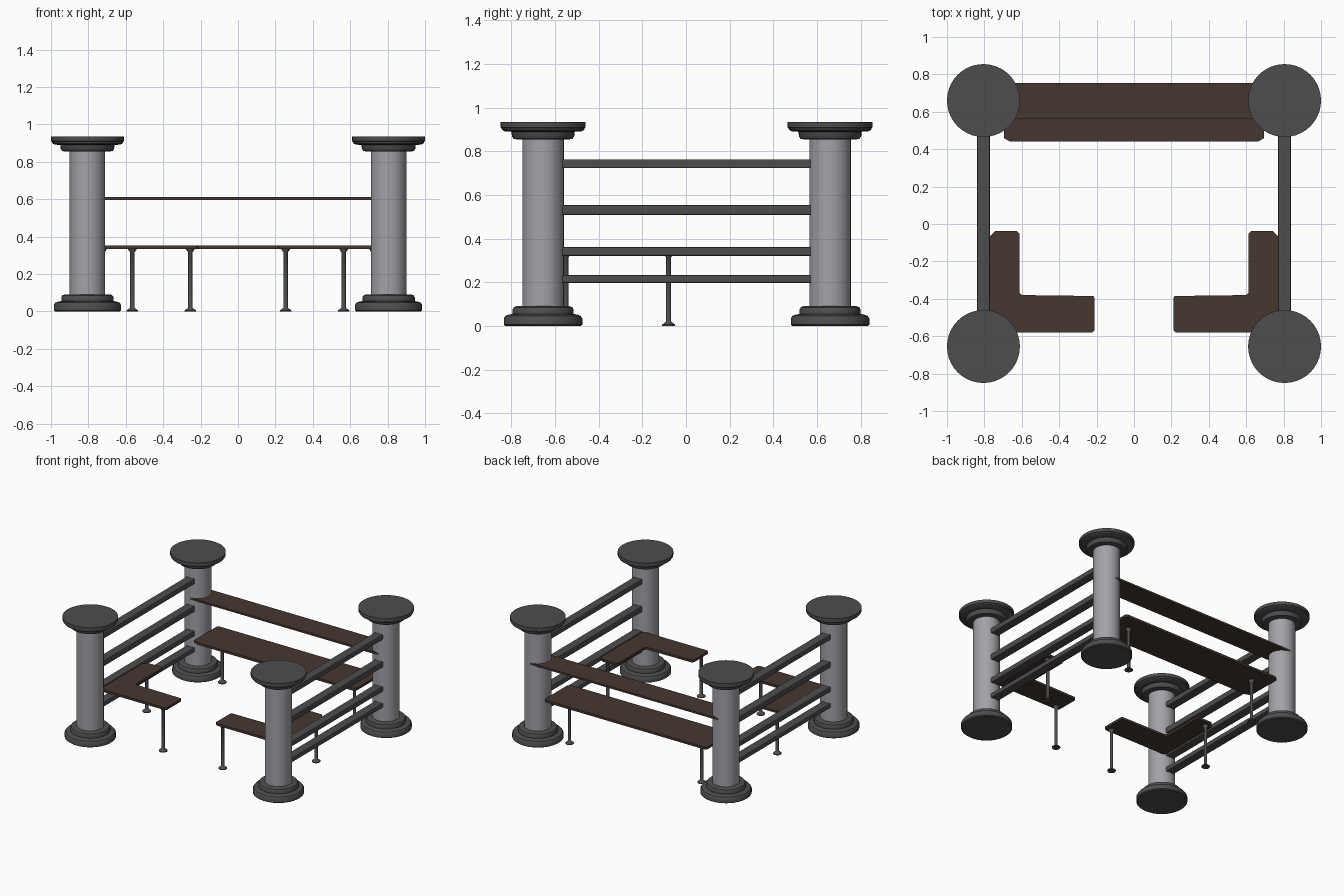
import bpy, bmesh, math

if "Cube" in bpy.data.objects:
    bpy.data.objects.remove(bpy.data.objects["Cube"])


def mat(name, c):
    m = bpy.data.materials.new(name)
    m.diffuse_color = (*c, 1)
    m.use_nodes = True
    m.node_tree.nodes["Principled BSDF"].inputs["Base Color"].default_value = m.diffuse_color
    return m


STONE = mat("pale_stone", (0.36, 0.36, 0.39))
DARK = mat("dark_grey", (0.075, 0.075, 0.075))
WOOD = mat("dark_wood", (0.06, 0.038, 0.029))


def finish(name, bm, m, bevel=0.0, smooth=False):
    bmesh.ops.recalc_face_normals(bm, faces=bm.faces)
    me = bpy.data.meshes.new(name)
    bm.to_mesh(me)
    bm.free()
    me.materials.append(m)
    ob = bpy.data.objects.new(name, me)
    bpy.context.collection.objects.link(ob)
    if bevel:
        b = ob.modifiers.new("bevel", "BEVEL")
        b.width, b.segments = bevel, 2
    if smooth:
        bpy.ops.object.select_all(action='DESELECT')
        ob.select_set(True)
        bpy.context.view_layer.objects.active = ob
        bpy.ops.object.shade_smooth_by_angle(angle=math.radians(35))
    return ob


def lathe(name, prof, x, y, m, n=40):
    """Closed turned shape from (radius, height) points."""
    bm = bmesh.new()
    rings = [[bm.verts.new((x + r * math.cos(2 * math.pi * i / n),
                            y + r * math.sin(2 * math.pi * i / n), z))
              for i in range(n)] for r, z in prof]
    for a, b in zip(rings, rings[1:]):
        for i in range(n):
            j = (i + 1) % n
            bm.faces.new((a[i], a[j], b[j], b[i]))
    bm.faces.new(rings[0])
    bm.faces.new(rings[-1])
    return finish(name, bm, m, smooth=True)


def slab(name, outline, z0, z1, m, bevel=0.0):
    """Flat board: outline in plan, extruded upward."""
    bm = bmesh.new()
    f = bm.faces.new([bm.verts.new((x, y, z0)) for x, y in outline])
    ext = bmesh.ops.extrude_face_region(bm, geom=[f])
    for v in ext["geom"]:
        if isinstance(v, bmesh.types.BMVert):
            v.co.z = z1
    return finish(name, bm, m, bevel)


# turned profiles
BASE = [(0.172, 0), (0.18, 0.006), (0.18, 0.035), (0.172, 0.047), (0.155, 0.053),
        (0.14, 0.055), (0.14, 0.075), (0.134, 0.086), (0.12, 0.091)]
CAP = [(0.12, 0.855), (0.135, 0.858), (0.143, 0.87), (0.144, 0.89), (0.175, 0.892),
       (0.188, 0.899), (0.191, 0.908), (0.195, 0.91), (0.195, 0.935)]
LEG = [(0.03, 0), (0.03, 0.006), (0.014, 0.018), (0.0115, 0.022), (0.0115, 0.315),
       (0.022, 0.33), (0.022, 0.337)]

X, YF, YB = 0.805, -0.655, 0.66

# four columns
for sx, side in ((-1, "left"), (1, "right")):
    for y, end in ((YF, "front"), (YB, "back")):
        tag = f"{end}_{side}"
        lathe(f"{tag}_column_base", BASE, sx * X, y, DARK)
        lathe(f"{tag}_column_shaft", [(0.095, 0.08), (0.095, 0.865)], sx * X, y, STONE)
        lathe(f"{tag}_column_cap", CAP, sx * X, y, DARK)

    # side rails
    for k, (z0, z1) in enumerate(((0.197, 0.233), (0.321, 0.361), (0.509, 0.554), (0.723, 0.764))):
        a, b = sx * (X - 0.034), sx * (X + 0.034)
        slab(f"{side}_rail_{k + 1}", [(a, YF), (b, YF), (b, YB), (a, YB)], z0, z1, DARK, 0.006)

    # L-shaped corner seat with clipped corners
    c = 0.014
    pts = [(0.77, -0.58), (0.21 + c, -0.58), (0.21, -0.58 + c), (0.21, -0.385 - c),
           (0.21 + c / 2, -0.385), (0.613 - c, -0.38), (0.613, -0.38 + c), (0.613, -0.038 - c),
           (0.613 + c, -0.038), (0.77 - 2 * c, -0.038), (0.77, -0.038 - 2 * c)]
    slab(f"{side}_corner_seat", [(sx * px, py) for px, py in pts], 0.335, 0.353, WOOD)

    # thin legs
    for part, lx, ly in (("corner_seat_front", 0.255, -0.55), ("corner_seat_side", 0.725, -0.08),
                         ("back_seat", 0.565, 0.615)):
        lathe(f"{part}_leg_{side}", LEG, sx * lx, ly, DARK, 16)

# long back seat and the shelf above it
half = [(0.66, 0.44), (0.695, 0.458), (0.695, 0.73), (0.68, 0.745)]
slab("back_seat", half + [(-x, y) for x, y in reversed(half)], 0.335, 0.353, WOOD)
slab("back_shelf", [(-X, 0.565), (X, 0.565), (X, 0.755), (-X, 0.755)], 0.597, 0.612, WOOD)
